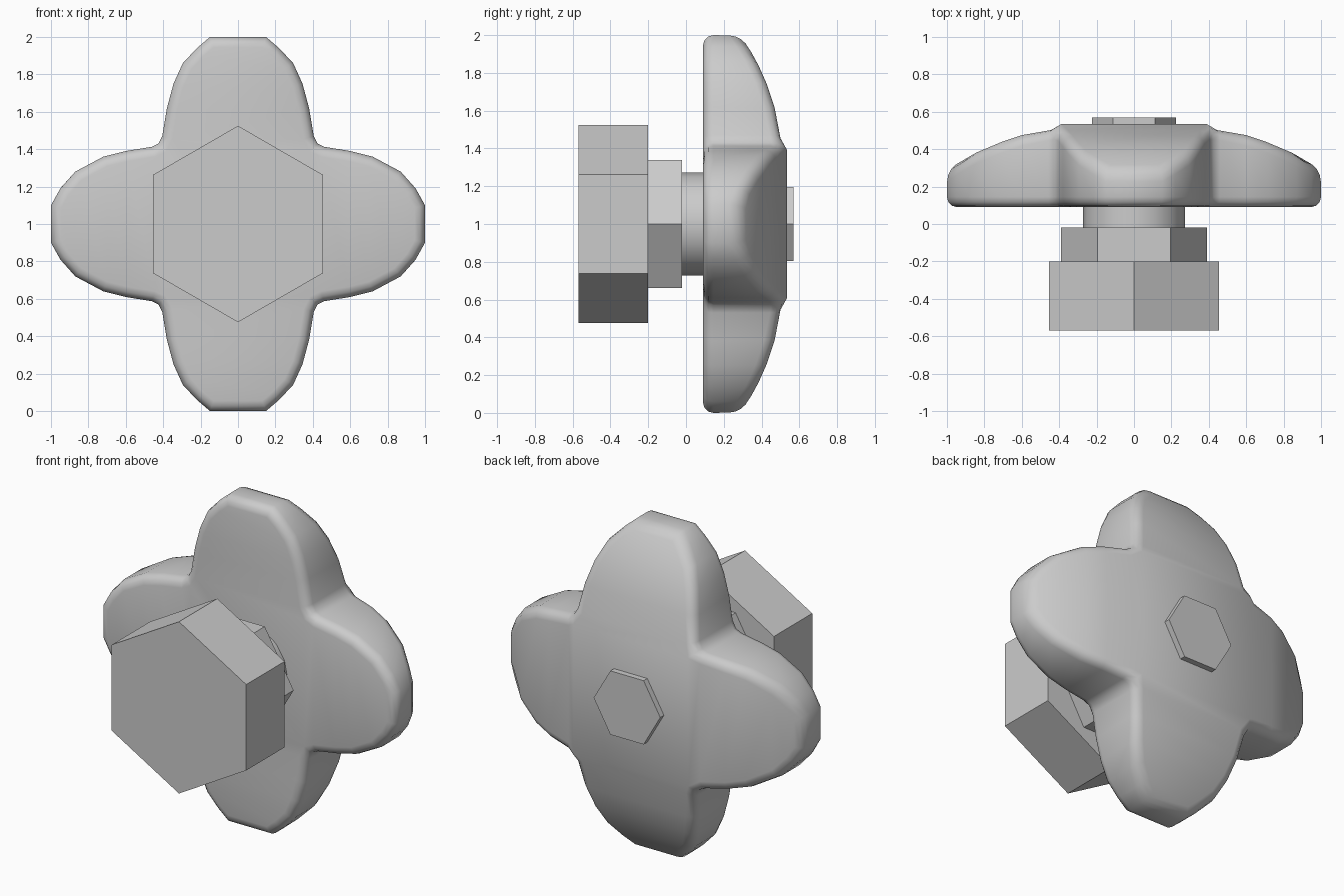
import bpy, bmesh, math
from mathutils import Vector, Matrix

if "Cube" in bpy.data.objects:
    bpy.data.objects.remove(bpy.data.objects["Cube"])

CZ = 1.0                      # height of the spindle axis
FRONT = 0.09                  # flat front plane of the handle


def prism(name, sides, radius, y0, y1, turn=0.0, smooth=False):
    """Regular prism along y; turn=0 puts a corner on the x axis."""
    bm = bmesh.new()
    ring = [bm.verts.new((radius * math.cos(turn + 2 * math.pi * i / sides), y0,
                          CZ + radius * math.sin(turn + 2 * math.pi * i / sides)))
            for i in range(sides)]
    face = bm.faces.new(ring)
    ext = bmesh.ops.extrude_face_region(bm, geom=[face], use_keep_orig=True)
    for v in ext["geom"]:
        if isinstance(v, bmesh.types.BMVert):
            v.co.y = y1
    bmesh.ops.recalc_face_normals(bm, faces=bm.faces)
    return finish(bm, name, smooth)


def finish(bm, name, smooth, angle=35):
    me = bpy.data.meshes.new(name)
    bm.to_mesh(me)
    bm.free()
    ob = bpy.data.objects.new(name, me)
    bpy.context.collection.objects.link(ob)
    if smooth:
        bpy.ops.object.select_all(action='DESELECT')
        ob.select_set(True)
        bpy.context.view_layer.objects.active = ob
        bpy.ops.object.shade_smooth_by_angle(angle=math.radians(angle))
    return ob


# Back profile of the handle: distance from the axis -> y
PROFILE = [(0.0, 0.51), (0.42, 0.51), (0.60, 0.475), (0.75, 0.425),
           (0.87, 0.37), (0.95, 0.32), (1.0, 0.285)]


def back_y(d):
    for (a, ya), (b, yb) in zip(PROFILE, PROFILE[1:]):
        if d <= b:
            return ya + (yb - ya) * (d - a) / (b - a)
    return PROFILE[-1][1]


# Quarter outline: right arm end, inner corner, upper arm end
SIDE_ARM = [(1.0, 0.10), (0.95, 0.19), (0.87, 0.28), (0.72, 0.36), (0.60, 0.39), (0.46, 0.413)]
CORNER = [(0.425, 0.43)]
UP_ARM = [(0.405, 0.47), (0.38, 0.62), (0.345, 0.75), (0.295, 0.86), (0.22, 0.94), (0.15, 1.0)]
q = SIDE_ARM + CORNER + UP_ARM
outline = (q + [(-x, z) for x, z in reversed(q)]
           + [(-x, -z) for x, z in q] + [(x, -z) for x, z in reversed(q)])

# Four-lobed handle: sliced outline, extruded, bent back and rounded at the rim
bm = bmesh.new()
bm.faces.new([bm.verts.new((x, FRONT, CZ + z)) for x, z in outline])
cuts = [(Vector((1, 0, 0)), x) for x, z in SIDE_ARM[2:]]
cuts += [(Vector((0, 0, 1)), z) for x, z in UP_ARM[:-2]]
for axis, d in cuts:
    for s in (-1, 1):
        bmesh.ops.bisect_plane(bm, geom=bm.verts[:] + bm.edges[:] + bm.faces[:], dist=1e-4,
                               plane_co=Vector((0, 0, CZ)) + axis * d * s, plane_no=axis)
ext = bmesh.ops.extrude_face_region(bm, geom=bm.faces[:], use_keep_orig=True)
back = {g for g in ext["geom"] if isinstance(g, bmesh.types.BMVert)}
for v in back:
    v.co.y = back_y(max(abs(v.co.x), abs(v.co.z - CZ)))
bmesh.ops.recalc_face_normals(bm, faces=bm.faces)
walls = {f for f in bm.faces if 0 < sum(v in back for v in f.verts) < len(f.verts)}
rim = [e for e in bm.edges if sum(f in walls for f in e.link_faces) == 1]
bmesh.ops.bevel(bm, geom=rim, offset=0.055, offset_type='OFFSET', segments=3,
                profile=0.5, affect='EDGES', clamp_overlap=False)
bmesh.ops.recalc_face_normals(bm, faces=bm.faces)
finish(bm, "handle", True, 40)

# Spindle hardware stacked along y
prism("bolt_head", 6, 0.525, -0.57, -0.20, math.pi / 6)
prism("lock_nut", 6, 0.39, -0.20, -0.02)
prism("collar", 16, 0.272, -0.02, 0.10, 0, True)
prism("end_nut", 6, 0.225, 0.50, 0.57)
